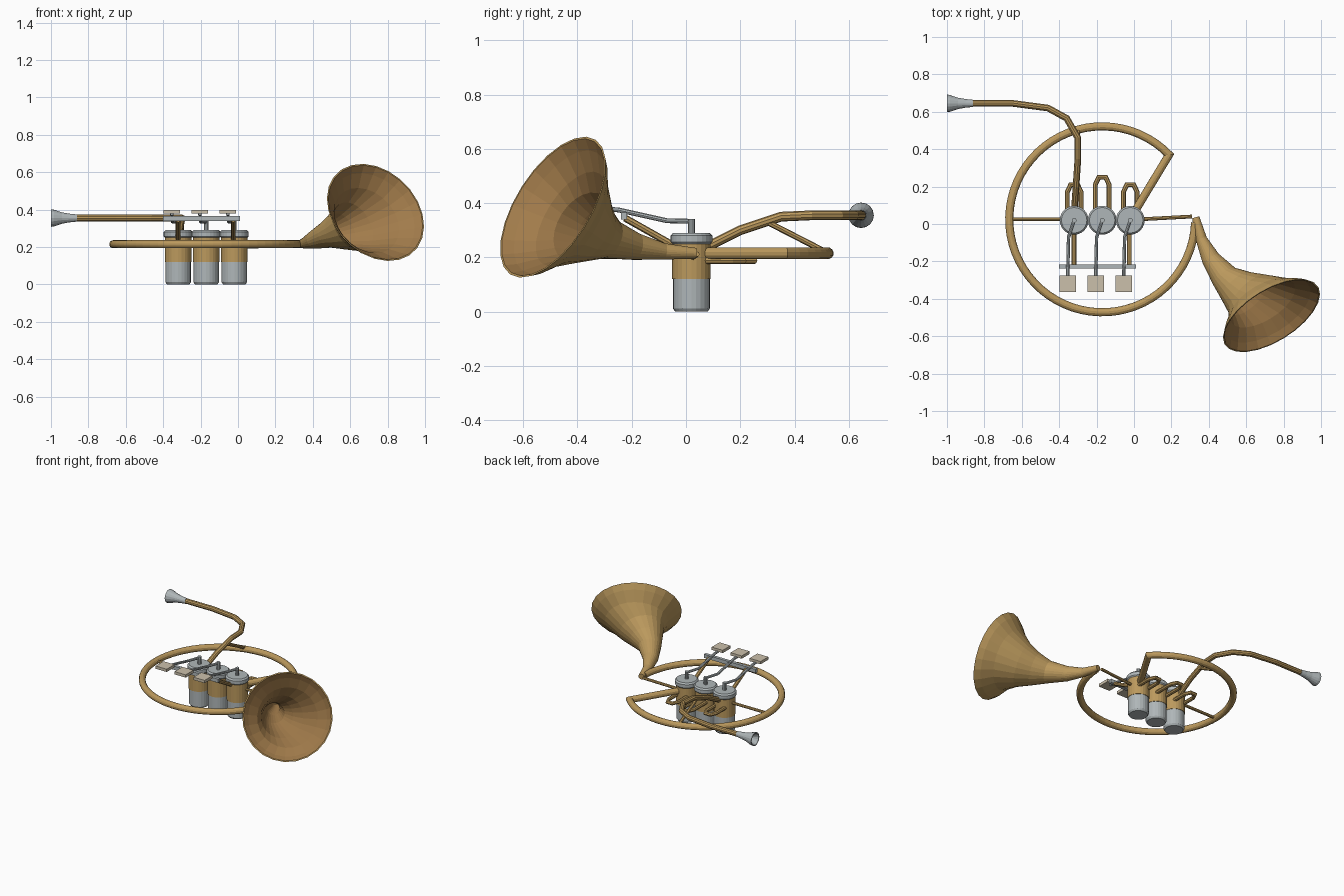
import bpy, bmesh, math
from mathutils import Vector, Matrix

if "Cube" in bpy.data.objects:
    bpy.data.objects.remove(bpy.data.objects["Cube"])


def material(name, rgb):
    m = bpy.data.materials.new(name)
    m.use_nodes = True
    m.diffuse_color = (*rgb, 1)
    bsdf = next(n for n in m.node_tree.nodes if n.type == 'BSDF_PRINCIPLED')
    bsdf.inputs["Base Color"].default_value = (*rgb, 1)
    return m


BRASS = material("brass", (0.50, 0.32, 0.11))
DARK_BRASS = material("dark brass", (0.36, 0.20, 0.07))
SILVER = material("silver", (0.43, 0.47, 0.48))
PEARL = material("pearl", (0.60, 0.53, 0.41))


def finish(name, bm, mats):
    bmesh.ops.recalc_face_normals(bm, faces=bm.faces)
    mesh = bpy.data.meshes.new(name)
    bm.to_mesh(mesh)
    bm.free()
    for m in mats:
        mesh.materials.append(m)
    obj = bpy.data.objects.new(name, mesh)
    bpy.context.collection.objects.link(obj)
    return obj


def loft(name, rings, mats, inner_from=None):
    """Skin a list of point rings and cap both ends."""
    bm = bmesh.new()
    loops = [[bm.verts.new(p) for p in ring] for ring in rings]
    n = len(loops[0])
    for k, (a, b) in enumerate(zip(loops, loops[1:])):
        for i in range(n):
            j = (i + 1) % n
            face = bm.faces.new((a[i], a[j], b[j], b[i]))
            if inner_from is not None and k >= inner_from:
                face.material_index = 1
    bm.faces.new(loops[0])
    bm.faces.new(loops[-1])
    return finish(name, bm, mats)


def circle(direction, sides):
    """Unit circle offsets square to a direction."""
    u = direction.orthogonal().normalized()
    w = direction.cross(u)
    angles = [math.tau * i / sides for i in range(sides)]
    return [u * math.cos(a) + w * math.sin(a) for a in angles]


def tube(name, points, radius, mat, sides=10):
    """Sweep a circle along a path with mitred corners."""
    pts = [Vector(p) for p in points]
    dirs = [(b - a).normalized() for a, b in zip(pts, pts[1:])]
    offs = circle(dirs[0], sides)
    rings = [[pts[0] + o * radius for o in offs]]
    for p, d, d2 in zip(pts[1:], dirs, dirs[1:] + dirs[-1:]):
        t = (d + d2).normalized()
        offs = [o - d * (o.dot(t) / d.dot(t)) for o in offs]
        rings.append([p + o * radius for o in offs])
        offs = [o - d2 * o.dot(d2) for o in offs]
    return loft(name, rings, [mat])


def lathe(name, origin, axis, profile, mat, sides=24):
    """Turn (radius, distance) pairs around an axis."""
    axis, origin = Vector(axis), Vector(origin)
    offs = circle(axis, sides)
    return loft(name, [[origin + axis * h + o * r for o in offs]
                       for r, h in profile], [mat])


def box(name, centre, size, mat):
    bm = bmesh.new()
    bmesh.ops.create_cube(bm, size=1, matrix=Matrix.Translation(centre)
                          @ Matrix.Diagonal((*size, 1)))
    return finish(name, bm, [mat])


# Main coil, with the straight run back to the last valve
CX, CY, CZ, R = -0.17, 0.025, 0.215, 0.497
coil = [(0, 0.06, CZ)]
for i in range(57):
    a = math.radians(44 + (358 - 44) * i / 56)
    coil.append((CX + R * math.cos(a), CY + R * math.sin(a), CZ))
tube("main_coil", coil, 0.022, BRASS, 12)

# Bell: outer skin out to the rim, then the inner skin back
sections = [
    ((0.33, 0.035, 0.215), 0.02), ((0.36, -0.08, 0.222), 0.03),
    ((0.41, -0.185, 0.24), 0.05), ((0.485, -0.283, 0.267), 0.075),
    ((0.55, -0.335, 0.287), 0.108), ((0.617, -0.382, 0.312), 0.147),
    ((0.688, -0.423, 0.342), 0.205), ((0.718, -0.464, 0.368), 0.265),
    ((0.735, -0.49, 0.385), 0.294)]
mouth = Vector((0.47, -0.75, 0.47)).normalized()
centres = [Vector(p) for p, r in sections]
last = len(sections) - 1
offs, heading = None, None
outer, inner = [], []
for i, (c, (p, r)) in enumerate(zip(centres, sections)):
    t = (centres[min(i + 1, last)] - centres[max(i - 1, 0)]).normalized()
    if i >= last - 2:
        t = mouth
    elif i >= 3:
        t = (t + mouth).normalized()
    if offs is None:
        offs = circle(t, 24)
    else:
        turn = heading.rotation_difference(t)
        offs = [turn @ o for o in offs]
    heading = t
    outer.append([c + o * r for o in offs])
    inner.append([c + o * (r - 0.008) for o in offs])
loft("bell", outer + inner[::-1], [BRASS, DARK_BRASS], len(outer))

# Valves, slides and key levers
VY = 0.02
for side, x, reach in (("right", -0.32, 0.21), ("middle", -0.17, 0.25), ("left", -0.02, 0.21)):
    base = (x, VY, 0)
    up = (0, 0, 1)
    lathe(side + "_valve_base", base, up,
          [(0.06, 0), (0.068, 0.012), (0.068, 0.12)], SILVER)
    lathe(side + "_valve_body", base, up, [(0.071, 0.12), (0.071, 0.255)], BRASS)
    lathe(side + "_valve_cap", base, up,
          [(0.071, 0.25), (0.077, 0.257), (0.077, 0.28), (0.068, 0.29)], SILVER)
    lathe(side + "_valve_stem", base, up, [(0.013, 0.285), (0.013, 0.342)], SILVER, 10)
    w, z = 0.037, 0.188
    tube(side + "_slide",
         [(x - w, VY, z), (x - w, reach - 0.04, z), (x - w / 2, reach, z),
          (x + w / 2, reach, z), (x + w, reach - 0.04, z), (x + w, VY, z)],
         0.013, BRASS, 8)
    kx = x - 0.034
    tube(side + "_lever",
         [(x, VY, 0.333), (kx + 0.004, -0.07, 0.335), (kx, -0.25, 0.375),
          (kx, -0.3, 0.378)], 0.009, SILVER, 8)
    box(side + "_key", (kx, -0.32, 0.389), (0.088, 0.088, 0.02), PEARL)

# Lever hinge bar and its two supports
box("hinge_bar", (-0.195, -0.228, 0.352), (0.41, 0.022, 0.026), SILVER)
for side, x in (("right", -0.32), ("left", -0.025)):
    tube(side + "_hinge_support", [(x, -0.225, 0.345), (x, -0.03, 0.235)], 0.013, BRASS, 8)

# Lead pipe and mouthpiece
tube("lead_pipe",
     [(-0.32, 0.06, 0.23), (-0.31, 0.2, 0.3), (-0.3, 0.35, 0.35),
      (-0.3, 0.46, 0.355), (-0.36, 0.565, 0.355), (-0.46, 0.62, 0.355),
      (-0.65, 0.645, 0.355), (-0.87, 0.645, 0.355)], 0.018, BRASS)
lathe("mouthpiece", (-1, 0.645, 0.355), (1, 0, 0),
      [(0.01, 0.06), (0.04, 0), (0.047, 0), (0.045, 0.015), (0.03, 0.06),
       (0.023, 0.1), (0.019, 0.14)], SILVER, 16)

# Braces
tube("lead_pipe_brace", [(-0.3, 0.3, 0.33), (-0.3, 0.505, 0.225)], 0.011, BRASS, 8)
tube("right_coil_brace", [(-0.667, CY, CZ), (-0.36, CY, CZ)], 0.01, BRASS, 8)
tube("left_coil_brace", [(0.03, 0.025, 0.2), (0.31, 0.04, 0.212)], 0.01, BRASS, 8)
